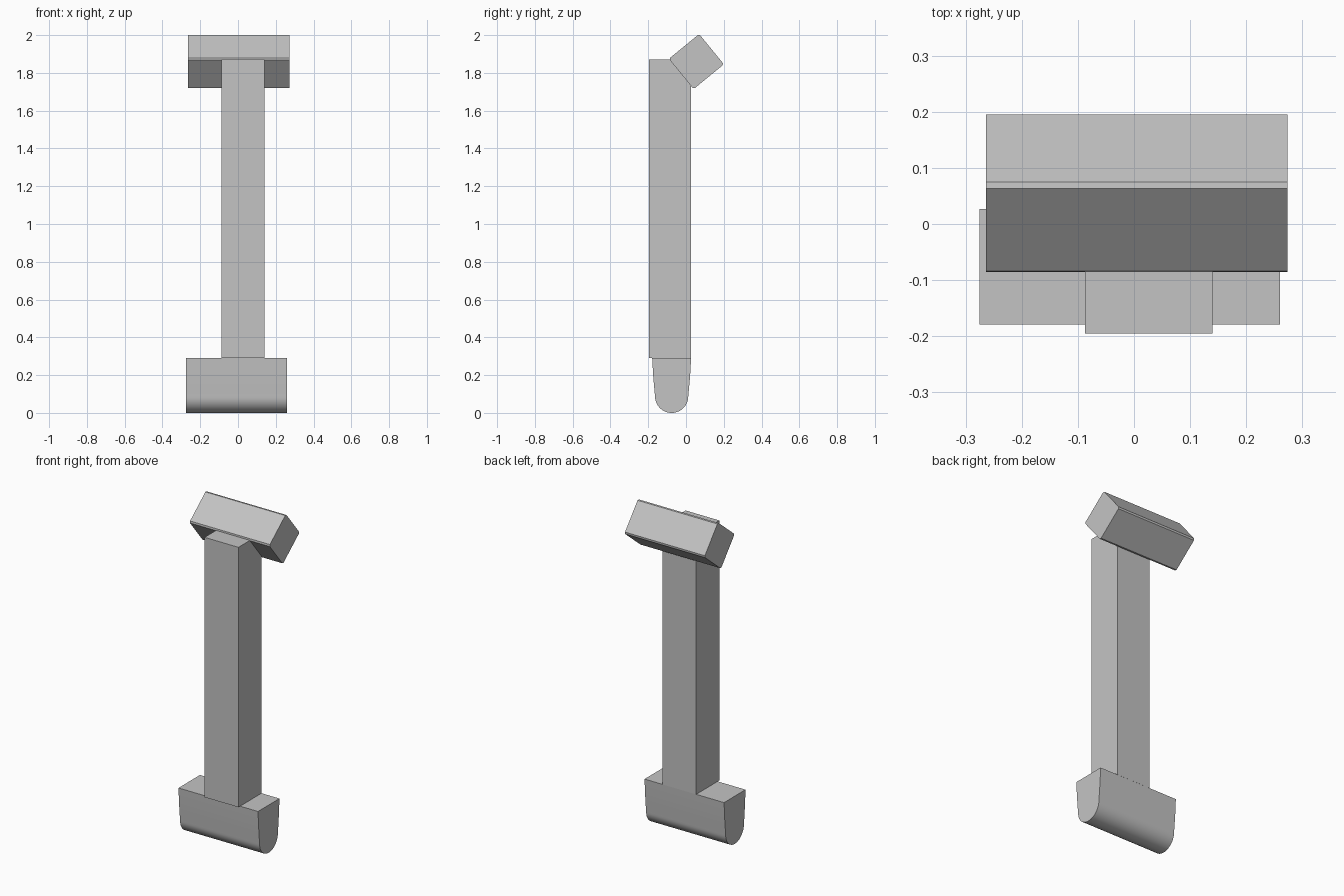
import bpy, bmesh, math
from mathutils import Matrix, Vector

cube = bpy.data.objects.get("Cube")
if cube:
    bpy.data.objects.remove(cube, do_unlink=True)

# Single plain material
grey = bpy.data.materials.new("plain_grey")
grey.use_nodes = True
colour = (0.55, 0.55, 0.55, 1)
grey.diffuse_color = colour
grey.node_tree.nodes["Principled BSDF"].inputs["Base Color"].default_value = colour


def finish(name, bm):
    bmesh.ops.recalc_face_normals(bm, faces=bm.faces)
    mesh = bpy.data.meshes.new(name)
    bm.to_mesh(mesh)
    bm.free()
    mesh.materials.append(grey)
    obj = bpy.data.objects.new(name, mesh)
    bpy.context.collection.objects.link(obj)
    return obj


def box(name, centre, size, tilt=0, chamfer=0):
    """Box tilted about x, with optional chamfers on its lengthwise edges."""
    bm = bmesh.new()
    bmesh.ops.create_cube(bm, size=1, matrix=Matrix.Diagonal((*size, 1)))
    if chamfer:
        long_edges = [e for e in bm.edges
                      if abs(e.verts[0].co.x - e.verts[1].co.x) > 0.1]
        bmesh.ops.bevel(bm, geom=long_edges, offset=chamfer, segments=1,
                        affect='EDGES')
    bm.transform(Matrix.Translation(centre) @ Matrix.Rotation(tilt, 4, 'X'))
    return finish(name, bm)


# Upright post and tilted head
box("post", (0.026, -0.084, 1.08), (0.227, 0.223, 1.58))
box("head", (0.005, 0.055, 1.86), (0.537, 0.207, 0.207),
    tilt=math.radians(39.3), chamfer=0.0085)

# Foot: tapered block with a rounded underside, extruded along x
mid_y, radius = -0.076, 0.088
side = [(0.103, 0.29), (0.098, 0.2), (0.092, 0.13)]
steps = 24
arc = [(radius * math.cos(math.pi * i / steps),
        radius * (1 - math.sin(math.pi * i / steps))) for i in range(steps + 1)]
profile = side + arc + [(-y, z) for y, z in reversed(side)]

bm = bmesh.new()
end = bm.faces.new([bm.verts.new((-0.275, mid_y + y, z)) for y, z in profile])
swept = bmesh.ops.extrude_face_region(bm, geom=[end], use_keep_orig=True)
bmesh.ops.translate(bm, vec=Vector((0.535, 0, 0)),
                    verts=[v for v in swept["geom"]
                           if isinstance(v, bmesh.types.BMVert)])
foot = finish("foot", bm)
bpy.ops.object.select_all(action='DESELECT')
foot.select_set(True)
bpy.context.view_layer.objects.active = foot
bpy.ops.object.shade_smooth_by_angle(angle=math.radians(30))
